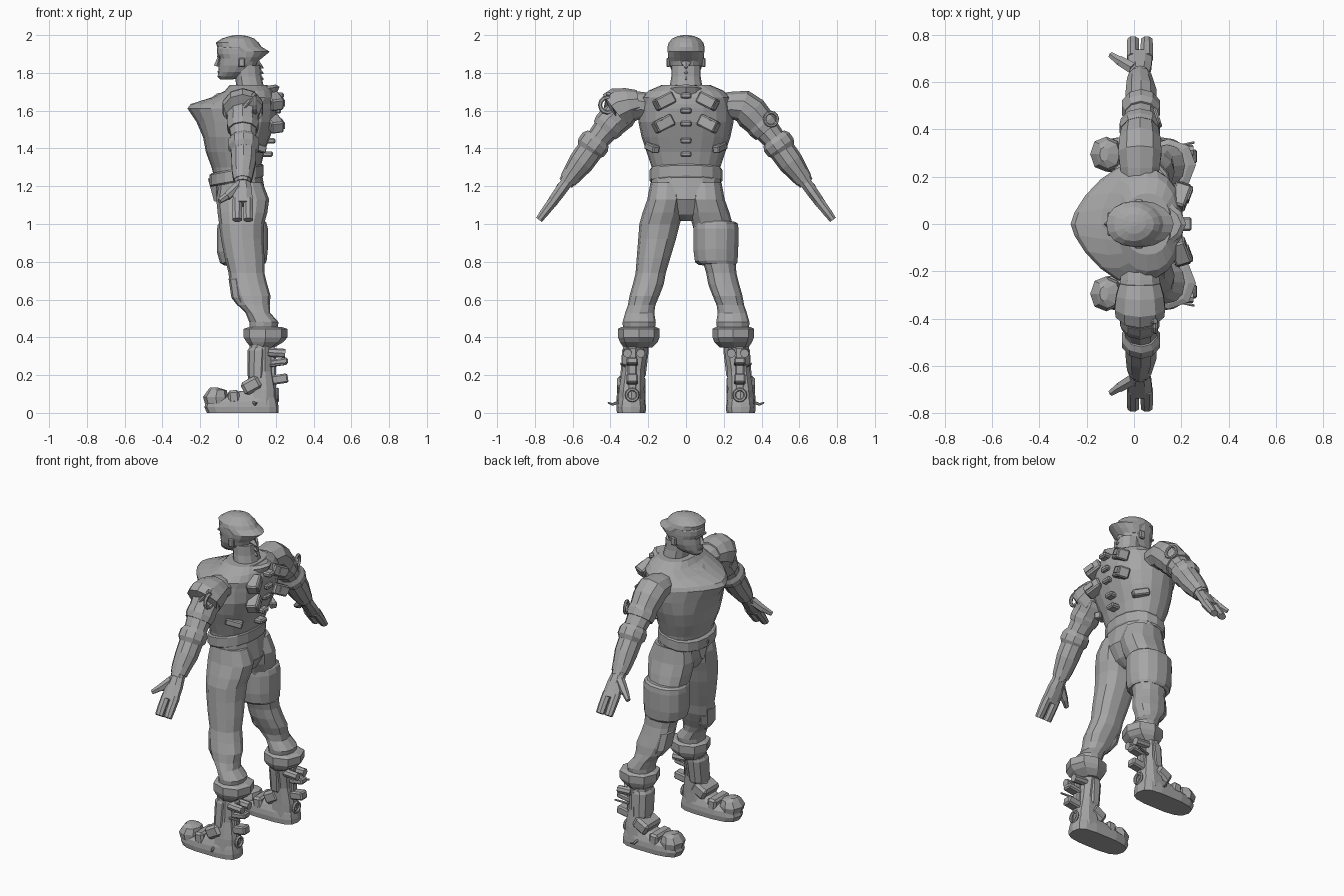
import bpy, bmesh, math
from mathutils import Vector, Matrix, Euler

grey = bpy.data.materials.new("neutral grey")
grey.diffuse_color = (0.38, 0.38, 0.38, 1)


def finish(name, bm):
    bmesh.ops.recalc_face_normals(bm, faces=bm.faces)
    me = bpy.data.meshes.new(name)
    bm.to_mesh(me)
    bm.free()
    me.materials.append(grey)
    ob = bpy.data.objects.new(name, me)
    bpy.context.collection.objects.link(ob)
    return ob


def skin(name, loops):
    """Bridge a stack of equal point loops and cap both ends."""
    bm = bmesh.new()
    vs = [[bm.verts.new(p) for p in lp] for lp in loops]
    n = len(vs[0])
    for a, b in zip(vs, vs[1:]):
        for i in range(n):
            bm.faces.new((a[i], a[(i + 1) % n], b[(i + 1) % n], b[i]))
    bm.faces.new(vs[0])
    bm.faces.new(vs[-1])
    return finish(name, bm)


def power(v, k):
    return math.copysign(abs(v) ** k, v)


def loft(name, rings, n=12, kf=0.9, kb=0.9, tilt=0.0, s=1):
    """Rings are (front x, back x, centre y, half width, z, [front power])."""
    loops = []
    for r in rings:
        x0, x1, yc, hw, z = r[:5]
        xc, lp = (x0 + x1) / 2, []
        for i in range(n):
            a = 2 * math.pi * i / n
            k = (r[5] if len(r) > 5 else kf) if math.cos(a) < 0 else kb
            x = xc + (x1 - x0) / 2 * power(math.cos(a), k)
            lp.append((x, s * (yc + hw * power(math.sin(a), k)), z + tilt * (x - xc)))
        loops.append(lp)
    return skin(name, loops)


def limb(name, pts, s, n=10):
    """Tube in the yz plane; points are (x, y, z, x radius, normal radius)."""
    loops = []
    for i, (x, y, z, rx, rn) in enumerate(pts):
        p, q = pts[max(i - 1, 0)], pts[min(i + 1, len(pts) - 1)]
        t = Vector((0, q[1] - p[1], q[2] - p[2])).normalized()
        loops.append([(x + rx * math.cos(a), s * (y - t.z * rn * math.sin(a)), z + t.y * rn * math.sin(a))
                      for a in (2 * math.pi * (j + .5) / n for j in range(n))])
    return skin(name, loops)


def box(name, loc, size, rot=(0, 0, 0), bevel=0.0):
    bm = bmesh.new()
    m = Matrix.Translation(loc) @ Euler(rot).to_matrix().to_4x4() @ Matrix.Diagonal((*size, 1))
    bmesh.ops.create_cube(bm, size=1, matrix=m)
    if bevel:
        bmesh.ops.bevel(bm, geom=bm.edges[:], offset=bevel, segments=1, affect='EDGES')
    return finish(name, bm)


def rod(name, a, b, r0, r1, n=8):
    a, b = Vector(a), Vector(b)
    d = b - a
    bm = bmesh.new()
    m = Matrix.Translation((a + b) / 2) @ d.to_track_quat('Z', 'Y').to_matrix().to_4x4()
    bmesh.ops.create_cone(bm, cap_ends=True, segments=n, radius1=r0, radius2=r1, depth=d.length, matrix=m)
    return finish(name, bm)


def hoop(name, loc, R, r, rot=(0, 0, 0)):
    bpy.ops.mesh.primitive_torus_add(major_segments=12, minor_segments=6, major_radius=R,
                                     minor_radius=r, location=loc, rotation=rot)
    ob = bpy.context.object
    ob.name = name
    ob.data.materials.append(grey)


# Head: face, swept-back hair, ears, nose, brow, neck
loft("face", [(-.095, -.03, 0, .025, 1.765), (-.108, .03, 0, .048, 1.78), (-.104, .07, 0, .072, 1.805),
              (-.102, .10, 0, .088, 1.84), (-.098, .11, 0, .094, 1.875), (-.110, .11, 0, .096, 1.90),
              (-.112, .11, 0, .096, 1.93), (-.10, .1, 0, .088, 1.955)], 16)
loft("hair", [(-.03, .105, 0, .088, 1.86), (-.05, .135, 0, .094, 1.885), (-.08, .168, 0, .097, 1.912),
              (-.11, .125, 0, .098, 1.938), (-.117, .11, 0, .092, 1.96), (-.085, .085, 0, .073, 1.982),
              (-.045, .05, 0, .042, 1.995), (-.01, .015, 0, .01, 2.0)], 16, kb=1.1)
rod("nose", (-.10, 0, 1.885), (-.112, 0, 1.835), .006, .017, 4)
box("brow", (-.104, 0, 1.888), (.016, .10, .012), bevel=.004)
box("lips", (-.103, 0, 1.805), (.01, .045, .012), bevel=.003)
loft("neck", [(-.04, .15, 0, .10, 1.69), (-.01, .135, 0, .085, 1.735), (-.015, .125, 0, .078, 1.78),
              (-.02, .12, 0, .078, 1.84)])
for i in range(3):
    rod("nape_spike", (.09, 0, 1.85 - .03 * i), (.135, 0, 1.825 - .03 * i), .03, .003, 5)

# Torso with pointed breastplate, collar, belt and pelvis
loft("torso", [(-.12, .125, 0, .18, 1.22), (-.14, .12, 0, .182, 1.30), (-.17, .14, 0, .208, 1.38),
               (-.185, .17, 0, .235, 1.46), (-.22, .2, 0, .252, 1.54, 1.15), (-.268, .21, 0, .252, 1.612, 1.4),
               (-.25, .21, 0, .248, 1.635, 1.4), (-.14, .205, 0, .235, 1.67, 1.1), (-.07, .185, 0, .2, 1.705),
               (-.045, .155, 0, .13, 1.735)], 20, kb=.85)
loft("collar", [(-.14, .20, 0, .145, 1.655), (-.135, .22, 0, .135, 1.70), (-.11, .20, 0, .11, 1.715)],
     14, kf=1.2, kb=1.2, tilt=.15)
loft("belt", [(-.14, .13, 0, .186, 1.222), (-.152, .135, 0, .193, 1.23),
              (-.152, .135, 0, .193, 1.285), (-.14, .13, 0, .187, 1.293)], 16, tilt=.18)
loft("pelvis", [(-.02, .06, 0, .03, 1.015), (-.07, .11, 0, .10, 1.05), (-.11, .15, 0, .18, 1.13),
                (-.125, .13, 0, .188, 1.25)], 14)
rod("belt_point", (-.11, 0, 1.24), (-.115, 0, 1.12), .05, .012, 4)

# Spine studs down the back
for z in (1.68, 1.60, 1.53, 1.44, 1.37):
    box("spine_stud", (.155 + .19 * (z - 1.37), 0, z), (.06, .06, .03), bevel=.008)

for s in (1, -1):
    # Ears, back plates and rib pouches
    box("ear", (.02, s * .094, 1.855), (.035, .02, .05), bevel=.006)
    for y, z in ((.115, 1.65), (.12, 1.53)):
        box("back_plate", (.195, s * y, z), (.07, .105, .065), (s * -.45, -.12, s * -.3), .008)
        box("back_plate_inset", (.23, s * (y + .008), z), (.02, .06, .035), (s * -.45, -.12, s * -.3))
    box("rib_pouch", (.10, s * .18, 1.405), (.10, .04, .04), (0, .25, s * -.5), .006)

    # Arm, elbow cuff and wrist
    limb("arm", [(.025, .17, 1.62, .075, .07), (.025, .24, 1.628, .088, .072), (.025, .30, 1.625, .096, .086),
                 (.025, .345, 1.588, .092, .092), (.025, .39, 1.54, .082, .083), (.025, .425, 1.50, .074, .07),
                 (.03, .47, 1.445, .067, .061), (.03, .525, 1.37, .067, .066), (.025, .58, 1.295, .058, .056),
                 (.025, .637, 1.215, .042, .04)], s)
    limb("elbow_cuff", [(.03, .465, 1.455, .07, .068), (.03, .48, 1.435, .084, .083), (.03, .502, 1.405, .084, .083),
                        (.03, .515, 1.385, .068, .068)], s)
    limb("forearm_guard", [(.03, .505, 1.395, .07, .07), (.03, .555, 1.325, .068, .068),
                           (.025, .60, 1.265, .058, .055), (.025, .625, 1.23, .05, .047)], s, 10)
    # Hand: palm, paired fingers, thumb
    limb("palm", [(.025, .622, 1.235, .04, .034), (.025, .665, 1.175, .053, .033), (.025, .715, 1.105, .057, .029)], s, 8)
    for x in (-.004, .054):
        limb("fingers", [(x, .70, 1.125, .028, .029), (x, .75, 1.06, .028, .025), (x, .778, 1.022, .026, .02)], s, 8)
    rod("thumb", (0, s * .655, 1.2), (-.06, s * .69, 1.145), .028, .023, 6)
    rod("thumb_tip", (-.055, s * .685, 1.152), (-.098, s * .715, 1.12), .022, .014, 6)

    # Leg with knee pad
    loft("leg", [(-.10, .13, .1, .088, 1.22), (-.115, .165, .105, .1, 1.13), (-.108, .155, .122, .108, 1.06),
                 (-.10, .138, .14, .107, 1.0), (-.09, .135, .153, .1, .92), (-.07, .14, .172, .089, .82),
                 (-.05, .14, .187, .08, .74), (-.045, .155, .2, .082, .68), (-.028, .172, .22, .079, .62),
                 (.0, .168, .235, .073, .57), (.04, .17, .245, .077, .53), (.06, .215, .248, .088, .48),
                 (.06, .2, .25, .08, .40)], 12, s=s)
    loft("knee_pad", [(-.035, .06, .19, .05, .735), (-.05, .07, .197, .066, .71), (-.035, .08, .218, .066, .61),
                      (.0, .08, .235, .05, .565)], 10, s=s)
    # Boot: cuff, shaft, shin plate, foot, toe cap, straps
    loft("boot_cuff", [(.07, .19, .255, .075, .345), (.045, .24, .25, .1, .375), (.03, .262, .25, .11, .40),
                       (.03, .262, .25, .11, .445), (.06, .23, .25, .09, .455)], 8, s=s)
    loft("boot_shaft", [(.02, .21, .29, .075, .04), (.04, .205, .288, .07, .12), (.06, .185, .28, .062, .22),
                        (.06, .185, .265, .07, .36)], 10, s=s)
    loft("shin_plate", [(.055, .15, .285, .066, .185), (.05, .155, .28, .07, .20), (.05, .165, .268, .074, .33),
                        (.06, .16, .265, .07, .345)], 10, s=s)
    loft("foot", [(-.165, .215, .29, .077, 0), (-.178, .215, .29, .08, .03), (-.17, .21, .29, .076, .06),
                  (-.06, .2, .29, .065, .09), (.01, .19, .29, .055, .115)], 14, kf=.7, kb=.6, s=s)
    loft("toe_cap", [(-.175, -.05, .295, .07, .05), (-.185, -.05, .295, .074, .085), (-.16, -.06, .295, .06, .12),
                     (-.145, -.11, .295, .03, .135)], 8, s=s)
    box("instep_strap", (-.022, s * .29, .085), (.06, .15, .07), (0, -.1, 0), .012)
    box("ankle_strap", (.07, s * .29, .145), (.10, .15, .075), (0, -.5, 0), .015)
    # Boot rear gear: knobs, fins, ring and side hooks
    for dy in (-.035, .035):
        rod("heel_knob", (.16, s * (.275 + dy), .32), (.25, s * (.275 + dy), .315), .024, .024)
    for z, h in ((.27, .035), (.178, .05)):
        box("heel_fin", (.215, s * .285, z), (.10, .06, h), (0, -.15, 0), .008)
    box("heel_spine", (.18, s * .285, .2), (.04, .05, .3), bevel=.008)
    hoop("heel_ring", (.208, s * .285, .095), .03, .009, (0, math.pi / 2, 0))
    rod("side_hook", (.08, s * .35, .06), (.09, s * .39, .045), .008, .007, 6)
    rod("side_hook_tip", (.09, s * .39, .045), (.10, s * .413, .055), .007, .004, 6)
    rod("rear_hook", (.17, s * .325, .25), (.255, s * .345, .26), .008, .006, 6)

# Thigh band on one leg
loft("thigh_band", [(-.07, .145, .165, .1, .785), (-.095, .152, .16, .115, .80), (-.112, .158, .158, .121, .86),
                    (-.112, .158, .159, .122, .97), (-.108, .15, .158, .119, 1.0), (-.10, .14, .155, .108, 1.01)],
     14, kf=.9, kb=.9, tilt=.05)

# Flared shoulder dish with feed tube on one arm
limb("shoulder_dish", [(.025, .25, 1.64, .09, .07), (.025, .30, 1.632, .105, .09), (.025, .35, 1.615, .112, .11),
                       (.025, .375, 1.60, .108, .108), (.025, .37, 1.6, .09, .09)], -1, 10)
limb("arm_wrap", [(.025, .385, 1.55, .085, .084), (.025, .41, 1.52, .088, .084), (.025, .43, 1.495, .08, .075)], -1, 10)
rod("pad_rod", (-.0, -.43, 1.58), (.09, -.41, 1.69), .012, .012)
hoop("pad_tube", (.09, -.415, 1.63), .04, .011, (0, math.pi / 2, 0))

# Upper arm band with carrying ring on the other arm
limb("arm_band", [(.025, .39, 1.54, .085, .084), (.025, .405, 1.523, .09, .086), (.025, .43, 1.494, .084, .077)], 1, 10)
hoop("arm_ring", (.10, .45, 1.555), .036, .009, (0, math.pi / 2, .3))
